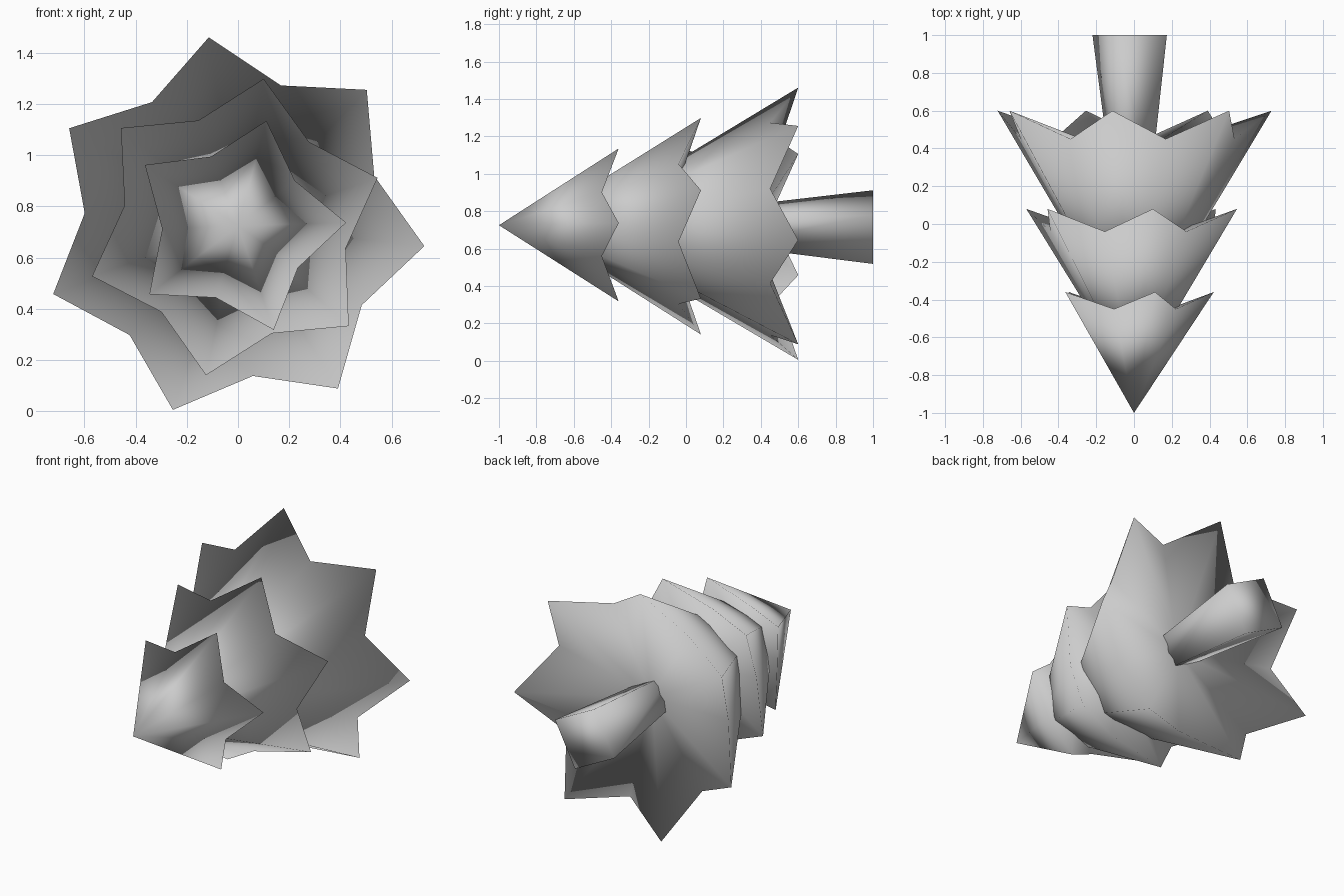
import bpy
import bmesh
from math import cos, sin, radians, pi
from mathutils import Vector

cube = bpy.data.objects.get("Cube")
if cube:
    bpy.data.objects.remove(cube, do_unlink=True)

# Single pale grey for the whole tree
GREY = (0.6, 0.6, 0.6, 1.0)
grey = bpy.data.materials.new("pale_grey")
grey.use_nodes = True
grey.diffuse_color = GREY
grey.node_tree.nodes["Principled BSDF"].inputs["Base Color"].default_value = GREY


def on_axis(y, radius=0.0, angle=0.0):
    """Point around the slightly tilted trunk axis, which runs along y."""
    t = (y + 1) / 2
    return Vector((-0.023 * t + radius * cos(angle), y,
                   0.725 - 0.01 * t + radius * sin(angle)))


def finish(name, bm):
    bmesh.ops.recalc_face_normals(bm, faces=bm.faces)
    mesh = bpy.data.meshes.new(name)
    bm.to_mesh(mesh)
    bm.free()
    mesh.materials.append(grey)
    mesh.shade_smooth()
    obj = bpy.data.objects.new(name, mesh)
    bpy.context.collection.objects.link(obj)


def foliage(name, points, start, apex, tip, notch, hollow):
    """Star-rimmed cone; tip and notch are (y, radius) of the rim corners."""
    bm = bmesh.new()
    top = bm.verts.new(on_axis(apex))
    base = bm.verts.new(on_axis(hollow))
    rim = []
    for i in range(points * 2):
        y, radius = notch if i % 2 else tip
        rim.append(bm.verts.new(on_axis(y, radius, radians(start) + i * pi / points)))
    for a, b in zip(rim, rim[1:] + rim[:1]):
        bm.faces.new((top, a, b))
        bm.faces.new((base, b, a))
    finish(name, bm)


# Three tiers of branches, small to large
foliage("top_foliage", 5, 2, -1.0, (-0.36, 0.43), (-0.45, 0.29), -0.52)
foliage("middle_foliage", 6, 19, -0.84, (0.08, 0.59), (-0.04, 0.44), -0.12)
foliage("bottom_foliage", 7, -5.5, -0.62, (0.6, 0.75), (0.45, 0.585), 0.35)

# Square trunk flaring toward its foot
bm = bmesh.new()
rings = [[bm.verts.new(on_axis(y, r, radians(18) + i * pi / 2)) for i in range(4)]
         for y, r in ((0.2, 0.105), (1.0, 0.207))]
for i in range(4):
    j = (i + 1) % 4
    bm.faces.new((rings[0][i], rings[0][j], rings[1][j], rings[1][i]))
for ring in rings:
    bm.faces.new(ring)
finish("trunk", bm)
